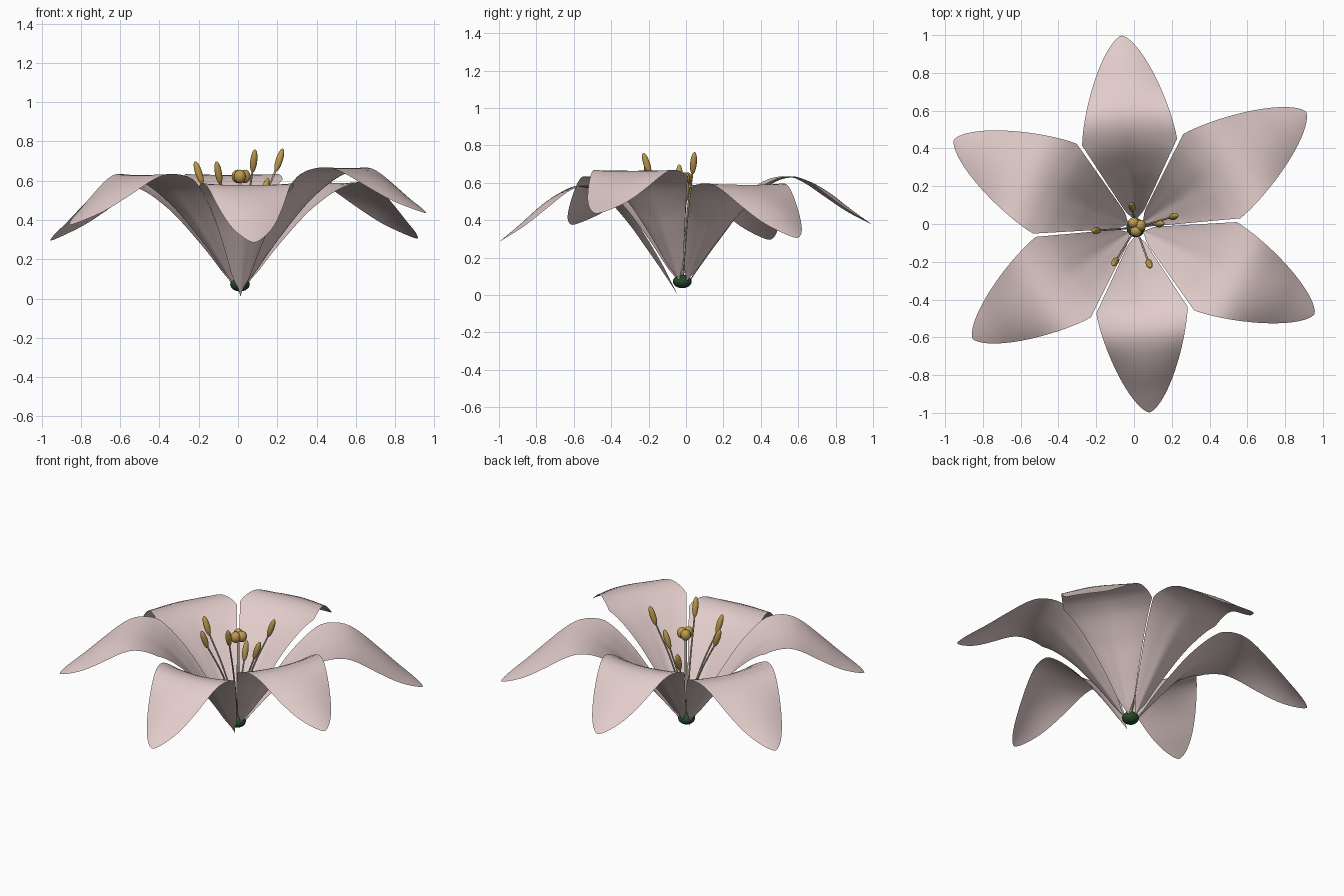
import bpy, bmesh, math
from mathutils import Vector

cube = bpy.data.objects.get("Cube")
if cube:
    bpy.data.objects.remove(cube, do_unlink=True)

CENTRE = Vector((0.01, -0.02, 0))


def material(name, rgb):
    m = bpy.data.materials.new(name)
    m.use_nodes = True
    m.diffuse_color = (*rgb, 1)
    bsdf = next(n for n in m.node_tree.nodes if n.type == 'BSDF_PRINCIPLED')
    bsdf.inputs["Base Color"].default_value = (*rgb, 1)
    bsdf.inputs["Roughness"].default_value = 0.6
    return m


PINK = material("pale_pink", (0.75, 0.60, 0.59))
GOLD = material("pollen_gold", (0.52, 0.33, 0.08))
STALK = material("pale_stalk", (0.55, 0.51, 0.38))
GREEN = material("dark_green", (0.018, 0.07, 0.022))


def smooth_curve(points, x):
    """Smooth interpolation through (x, value) points."""
    n = len(points)
    i = next((k for k in range(n - 2) if x <= points[k + 1][0]), n - 2)

    def slope(k):
        a, b = points[max(k - 1, 0)], points[min(k + 1, n - 1)]
        return (b[1] - a[1]) / (b[0] - a[0])
    (x0, y0), (x1, y1) = points[i], points[i + 1]
    h = x1 - x0
    t = (x - x0) / h
    return (y0 * (1 + 2 * t) * (1 - t) ** 2 + y1 * t * t * (3 - 2 * t)
            + h * t * (1 - t) * (slope(i) * (1 - t) - slope(i + 1) * t))


# Petal midline height, and how far the edges rise above it
MIDLINE = [(0.03, 0.01), (0.1, 0.12), (0.2, 0.265), (0.3, 0.4), (0.43, 0.532),
           (0.55, 0.577), (0.64, 0.56), (0.76, 0.487), (0.89, 0.375), (1, 0.285)]
EDGE_LIFT = [(0.03, 0.0), (0.15, 0.03), (0.3, 0.04), (0.45, 0.025), (0.6, 0.0),
             (0.78, -0.03), (1, 0)]
CORNER = 0.445


def half_width(s, length):
    if s <= CORNER:
        return 0.555 * s * length * min(1, (s - 0.03) / 0.05)
    v = (s - CORNER) / (1 - CORNER)
    return 0.555 * CORNER * length * max(0, 1 - v ** 1.35) ** 0.65


def petal(name, angle, length, tilt, base):
    bm = bmesh.new()
    rows, cols = 44, 20
    ca, sa = math.cos(angle), math.sin(angle)
    inner = [0.03 + (CORNER - 0.03) * i / 18 for i in range(18)]
    outer = [CORNER + (1 - CORNER) * math.sin(math.pi / 2 * i / (rows - 18))
             for i in range(rows - 17)]
    grid = []
    for s in inner + outer:
        w = half_width(s, length)
        row = []
        for j in range(cols + 1):
            u = 2 * j / cols - 1
            z = smooth_curve(MIDLINE, s) + tilt * s + base * max(0, 1 - s / CORNER)
            z += smooth_curve(EDGE_LIFT, s) * u * u
            # Shallow groove along the midrib
            z -= 0.01 * math.exp(-(u / 0.25) ** 2) * math.sin(math.pi * min(1, s / 0.5))
            r, t = s * length, u * w
            row.append(bm.verts.new((CENTRE.x + r * ca - t * sa, CENTRE.y + r * sa + t * ca, z)))
        grid.append(row)
    for a, b in zip(grid, grid[1:]):
        for j in range(cols):
            bm.faces.new((a[j], b[j], b[j + 1], a[j + 1]))
    bmesh.ops.remove_doubles(bm, verts=bm.verts, dist=0.0002)
    for f in bm.faces:
        f.smooth = True
    mesh = bpy.data.meshes.new(name)
    bm.to_mesh(mesh)
    bm.free()
    mesh.materials.append(PINK)
    bpy.context.collection.objects.link(bpy.data.objects.new(name, mesh))


def ellipsoid(name, centre, radii, mat, axis=(0, 0, 1)):
    bpy.ops.mesh.primitive_uv_sphere_add(segments=20, ring_count=12, location=centre)
    ob = bpy.context.object
    ob.name = name
    ob.scale = radii
    ob.rotation_euler = Vector(axis).to_track_quat('Z', 'Y').to_euler()
    ob.data.materials.append(mat)
    bpy.ops.object.shade_smooth()


def stalk(name, points, radius):
    curve = bpy.data.curves.new(name, 'CURVE')
    curve.dimensions = '3D'
    curve.bevel_depth = radius
    curve.bevel_resolution = 2
    curve.use_fill_caps = True
    spline = curve.splines.new('BEZIER')
    spline.bezier_points.add(len(points) - 1)
    for bp, p in zip(spline.bezier_points, points):
        bp.co = p
        bp.handle_left_type = bp.handle_right_type = 'AUTO'
    curve.materials.append(STALK)
    bpy.context.collection.objects.link(bpy.data.objects.new(name, curve))


# Six petals: length, tilt, base height
PETALS = [(1.09, 0.02, 0.05), (1.02, 0.09, 0.05), (1.07, 0.01, 0.05),
          (1.045, 0.09, 0.05), (0.98, 0.0, 0.0), (1.05, 0.15, 0.05)]
for i, (length, tilt, base) in enumerate(PETALS):
    petal(f"petal_{i + 1}", math.radians(34.2 + 60 * i), length, tilt, base)

# Stamens: a curved filament topped by a long anther
ANTHERS = [(-0.2, -0.035, 0.64), (-0.1, -0.2, 0.64), (0.08, -0.21, 0.70),
           (0.21, 0.04, 0.705), (0.135, 0.0, 0.555), (-0.01, 0.09, 0.48)]
root = CENTRE + Vector((0, 0, 0.09))
for i, p in enumerate(ANTHERS):
    tip = Vector(p)
    out = Vector((tip.x - CENTRE.x, tip.y - CENTRE.y, 0))
    axis = (out.normalized() * 0.33 + Vector((0, 0, 1))).normalized()
    end = tip - axis * 0.04
    middle = root.lerp(end, 0.55) - out * 0.1
    stalk(f"filament_{i + 1}", [root, middle, end], 0.005)
    ellipsoid(f"anther_{i + 1}", tip, (0.018, 0.018, 0.062), GOLD, axis)

# Pistil with a three-lobed stigma
stalk("pistil_style", [root, CENTRE + Vector((0, 0.005, 0.35)), CENTRE + Vector((0, 0.01, 0.61))], 0.008)
for i, (x, y) in enumerate([(-0.002, 0.006), (0.034, -0.008), (0.01, -0.038)]):
    ellipsoid(f"stigma_lobe_{i + 1}", (x, y, 0.622), (0.03, 0.03, 0.034), GOLD)

# Green receptacle under the petals
ellipsoid("receptacle", CENTRE + Vector((0, 0, 0.072)), (0.05, 0.05, 0.036), GREEN)
